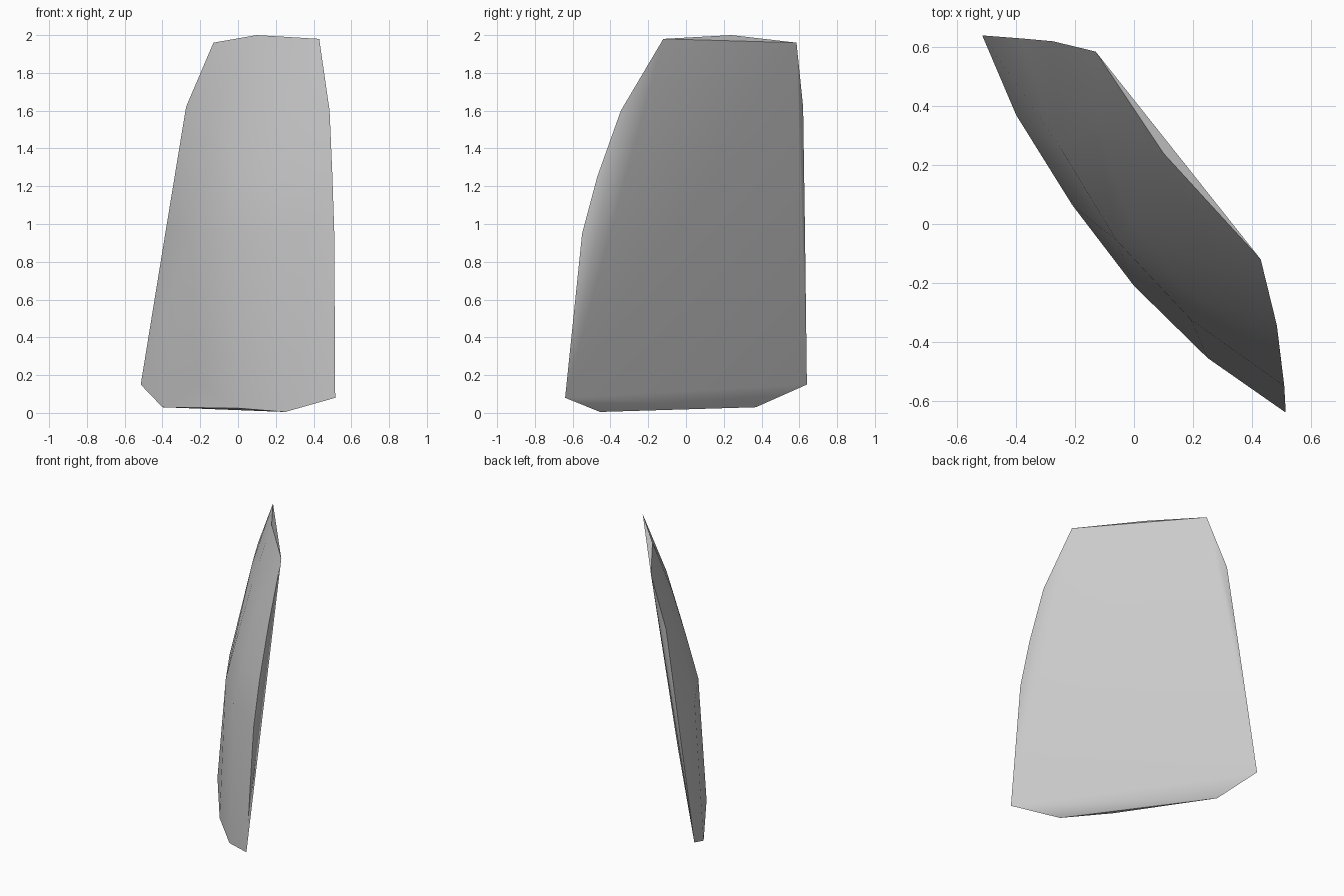
import bpy
import bmesh
from math import radians
from mathutils import Vector

default_cube = bpy.data.objects.get("Cube")
if default_cube:
    bpy.data.objects.remove(default_cube, do_unlink=True)


def make_material(name, colour):
    material = bpy.data.materials.new(name)
    material.use_nodes = True
    material.diffuse_color = colour
    shader = material.node_tree.nodes["Principled BSDF"]
    shader.inputs["Base Color"].default_value = colour
    return material


def bowed_row(left, right, bulge):
    """Points of a shallow arc that bows towards the outer side of the shard."""
    left, right = Vector(left), Vector(right)
    chord = right - left
    outward = Vector((chord.y, -chord.x, 0)).normalized()
    row = [left]
    for step in (1, 2, 3):
        t = step / 4
        row.append(left + chord * t + outward * bulge * 4 * t * (1 - t))
    return row + [right]


# Broken lower edge, from the back left corner to the front right corner
lower_edge = [(-.515, .64, .15), (-.4, .37, .03), (-.21, .065, .155),
              (0, -.21, .025), (.25, -.455, .005), (.515, -.64, .08)]

# Bowed rows of the outer surface, between the two side edges
rows = [bowed_row((-.385, .63, .95), (.51, -.55, .95), .155),
        bowed_row((-.33, .625, 1.25), (.5, -.47, 1.25), .12),
        bowed_row((-.275, .62, 1.62), (.485, -.345, 1.6), .075)]

# Upper edge
upper_edge = [(-.13, .585, 1.96), (.1, .24, 2), (.43, -.12, 1.98)]

# The shard is the solid skin around its edges and bowed rows
bm = bmesh.new()
for point in lower_edge + upper_edge + [p for row in rows for p in row]:
    bm.verts.new(point)
hull = bmesh.ops.convex_hull(bm, input=list(bm.verts))
unused = {v for v in bm.verts if not v.link_faces}
bmesh.ops.delete(bm, geom=list(unused), context="VERTS")
bmesh.ops.recalc_face_normals(bm, faces=list(bm.faces))

mesh = bpy.data.meshes.new("curved_shard")
bm.to_mesh(mesh)
bm.free()
shard = bpy.data.objects.new("curved_shard", mesh)
bpy.context.collection.objects.link(shard)
mesh.materials.append(make_material("light grey", (.6, .6, .6, 1)))

# Soft outer curve with crisp broken edges
bpy.ops.object.select_all(action="DESELECT")
shard.select_set(True)
bpy.context.view_layer.objects.active = shard
bpy.ops.object.shade_smooth_by_angle(angle=radians(35))
